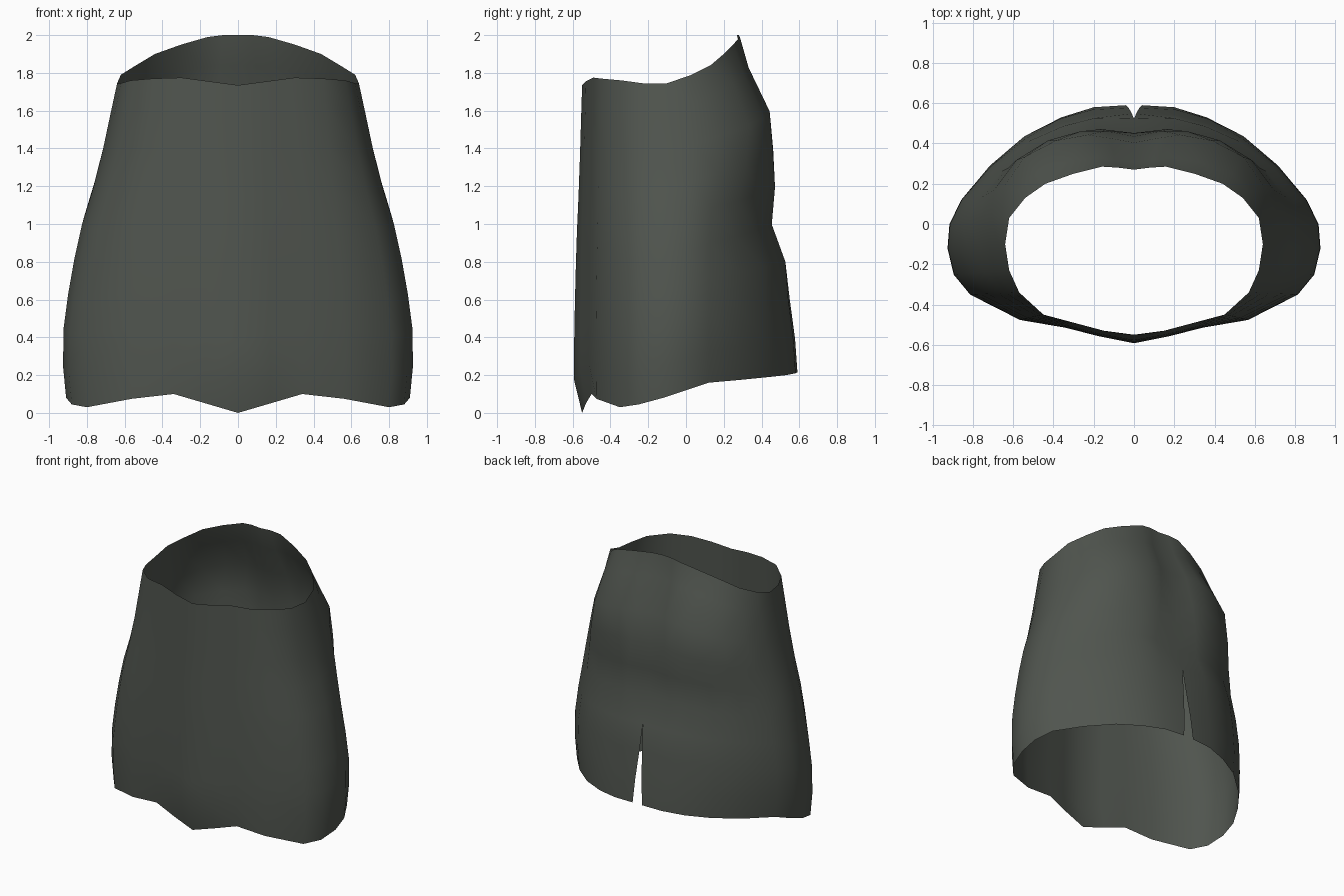
import bpy

# Remove the default cube
cube = bpy.data.objects.get("Cube")
if cube:
    bpy.data.objects.remove(cube, do_unlink=True)


def make_material(name, colour):
    mat = bpy.data.materials.new(name)
    mat.use_nodes = True
    mat.diffuse_color = (*colour, 1)
    mat.node_tree.nodes["Principled BSDF"].inputs["Base Color"].default_value = (*colour, 1)
    return mat


def lerp(a, b, t):
    return a + (b - a) * t


# Left half of the waist and hem outlines, front centre to back centre
waist = [
    (0, -.55, 1.735), (.15, -.53, 1.755), (.3, -.49, 1.775), (.45, -.45, 1.77),
    (.57, -.34, 1.76), (.62, -.23, 1.745), (.64, -.1, 1.745), (.62, .03, 1.79),
    (.54, .13, 1.84), (.44, .2, 1.9), (.3, .25, 1.95), (.16, .285, 1.99),
    (.08, .28, 2), (0, .27, 2)]
hem = [
    (0, -.55, 0), (.17, -.53, .05), (.34, -.5, .1), (.56, -.475, .075),
    (.8, -.35, .03), (.88, -.25, .045), (.91, -.12, .08), (.9, 0, .12),
    (.84, .12, .16), (.7, .29, .175), (.53, .44, .19), (.36, .53, .2),
    (.2, .58, .21), (.04, .59, .215)]

# Each row: height fraction down, side flare, seat flare, back seam pinch, buttock fullness
rows = [
    (0, 0, 0, 0, 0), (.09, .12, .11, 0, .4), (.22, .29, .45, .01, 1),
    (.34, .48, .58, .02, .7), (.45, .69, .63, .02, .2), (.56, .84, .58, .03, 0),
    (.67, .96, .82, .01, 0), (.78, 1.05, .87, 0, 0), (.9, 1.06, .96, 0, 0),
    (1, 1, 1, 0, 0)]
last = len(waist) - 1
slit_top = .7

verts, faces = [], []
for down, flare, seat, pinch, fullness in rows:
    for i, (top, low) in enumerate(zip(waist, hem)):
        backness = min(max((i - 6) / 5, 0), 1)
        x = lerp(top[0], low[0], flare)
        y = lerp(top[1], low[1], lerp(flare, seat, backness))
        z = lerp(top[2], low[2], down)
        if down < 1:                             # front centre fold
            y -= .04 * flare * max(0, 1 - i / 3)
        bulge = fullness * max(0, 1 - abs(i - 9.3) / 3)   # rounded seat
        x += .03 * bulge
        y += .11 * bulge
        if i == last:                            # back seam and open slit
            x = low[0] * max(0, (down - slit_top) / (1 - slit_top))
            y -= pinch
        verts.append((x, y, z))

cols = len(waist)
for r in range(len(rows) - 1):
    for c in range(last):
        a = r * cols + c
        faces.append((a, a + cols, a + cols + 1, a + 1))

# Skirt shell, mirrored across the middle
mesh = bpy.data.meshes.new("skirt")
mesh.from_pydata(verts, [], faces)
mesh.update()
skirt = bpy.data.objects.new("skirt", mesh)
bpy.context.collection.objects.link(skirt)
mesh.materials.append(make_material("dark grey green cloth", (.08, .09, .077)))
for poly in mesh.polygons:
    poly.use_smooth = True
mirror = skirt.modifiers.new("mirror", 'MIRROR')
mirror.use_axis[0] = True
mirror.merge_threshold = .001
